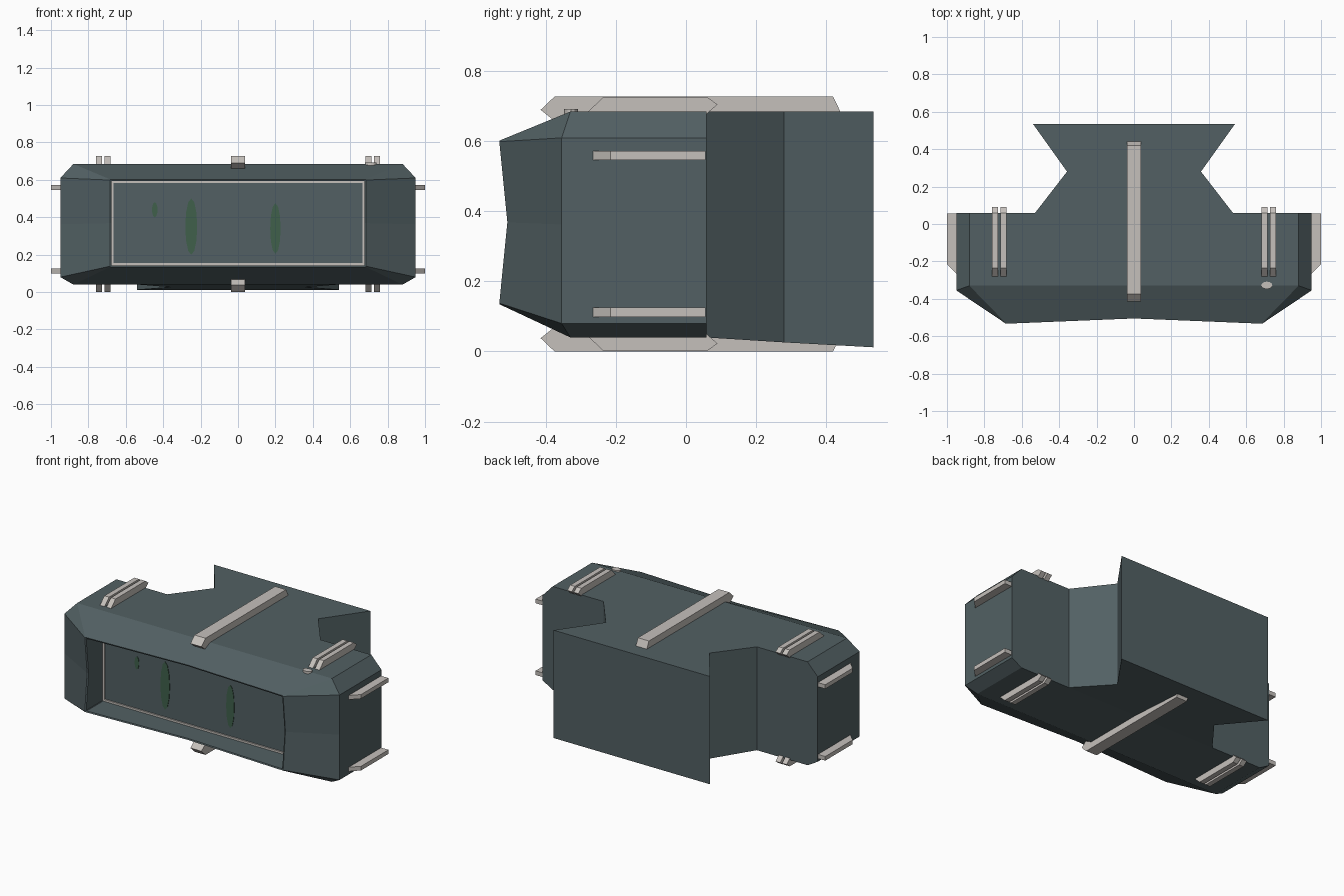
import bpy, bmesh, math

if "Cube" in bpy.data.objects:
    bpy.data.objects.remove(bpy.data.objects["Cube"])


def material(name, rgb):
    m = bpy.data.materials.new(name)
    m.diffuse_color = (*rgb, 1)
    m.use_nodes = True
    m.node_tree.nodes["Principled BSDF"].inputs["Base Color"].default_value = m.diffuse_color
    return m


SLATE = material("slate grey", (0.085, 0.118, 0.126))
PALE = material("pale warm grey", (0.56, 0.53, 0.50))
GREEN = material("dark green", (0.05, 0.115, 0.07))


def make(name, verts, faces, mat):
    bm = bmesh.new()
    vs = [bm.verts.new(v) for v in verts]
    for f in faces:
        bm.faces.new([vs[i] for i in f])
    bmesh.ops.remove_doubles(bm, verts=bm.verts[:], dist=1e-5)
    bmesh.ops.recalc_face_normals(bm, faces=bm.faces[:])
    me = bpy.data.meshes.new(name)
    bm.to_mesh(me)
    bm.free()
    me.materials.append(mat)
    ob = bpy.data.objects.new(name, me)
    bpy.context.collection.objects.link(ob)
    return ob


def loft(name, rings, mat):
    """Skin equal-length rings and cap both ends."""
    n = len(rings[0])
    verts = [v for r in rings for v in r]
    faces = [(k * n + i, k * n + (i + 1) % n, (k + 1) * n + (i + 1) % n, (k + 1) * n + i)
             for k in range(len(rings) - 1) for i in range(n)]
    faces += [tuple(range(n)), tuple(range((len(rings) - 1) * n, len(rings) * n))]
    return make(name, verts, faces, mat)


def box(name, x0, x1, y0, y1, z0, z1, mat):
    ring = lambda y: [(x0, y, z0), (x1, y, z0), (x1, y, z1), (x0, y, z1)]
    return loft(name, [ring(y0), ring(y1)], mat)


def slab(name, profile, x0, x1, mat):
    """Extrude a (y, z) side profile along x."""
    return loft(name, [[(x, y, z) for y, z in profile] for x in (x0, x1)], mat)


def section(w, lo, hi, cx, clo, chi, y_side, y_top, y_mid_side, y_mid_top):
    """Twelve-point chamfered rectangle facing y."""
    mid = (lo + hi) / 2
    right = [(w - cx, y_top, lo), (w, y_side, lo + clo), (w, y_mid_side, mid),
             (w, y_side, hi - chi), (w - cx, y_top, hi)]
    left = [(-x, y, z) for x, y, z in reversed(right)]
    return right + [(0, y_mid_top, hi)] + left + [(0, y_mid_top, lo)]


# main body with bevelled nose and recessed window opening
Y_PANE = -0.36
body_rings = [
    section(0.95, 0.04, 0.685, 0.07, 0.04, 0.075, 0.058, 0.058, 0.058, 0.058),
    section(0.95, 0.04, 0.685, 0.07, 0.04, 0.075, -0.355, -0.33, -0.355, -0.33),
    section(0.685, 0.135, 0.602, 0.003, 0.003, 0.003, -0.533, -0.533, -0.51, -0.505),
    section(0.677, 0.143, 0.594, 0.003, 0.003, 0.003, -0.53, -0.53, -0.507, -0.502),
    section(0.677, 0.143, 0.594, 0.003, 0.003, 0.003, Y_PANE, Y_PANE, Y_PANE, Y_PANE),
]
loft("body_shell", body_rings, SLATE)

# waisted rear block, underside drooping toward the back
rear_rings = []
for y, w, lo in [(0.03, 0.53, 0.042), (0.058, 0.53, 0.04), (0.28, 0.358, 0.026), (0.535, 0.54, 0.012)]:
    rear_rings.append([(-w, y, lo), (w, y, lo), (w, y, 0.685), (-w, y, 0.685)])
loft("rear_block", rear_rings, SLATE)

# pale frame round the window pane
F, T = Y_PANE - 0.008, 0.012
for s in (-1, 1):
    a, b = sorted((s * 0.677, s * (0.677 - T)))
    box("window_frame_side", a, b, F, Y_PANE + 0.002, 0.143, 0.594, PALE)
box("window_frame_bottom", -0.677, 0.677, F, Y_PANE + 0.002, 0.143, 0.143 + T, PALE)
box("window_frame_top", -0.677, 0.677, F, Y_PANE + 0.002, 0.594 - T, 0.594, PALE)

# faint green streaks on the pane
for cx, cz, rx, rz in [(-0.25, 0.35, 0.032, 0.15), (0.2, 0.34, 0.028, 0.135), (-0.445, 0.44, 0.015, 0.04)]:
    pts = [(cx + rx * math.cos(a * math.pi / 6), cz + rz * math.sin(a * math.pi / 6)) for a in range(12)]
    loft("green_streak", [[(x, y, z) for x, z in pts] for y in (Y_PANE - 0.003, Y_PANE + 0.001)], GREEN)

# runners along the top and underside
CENTRE = [(-0.415, 0.69), (-0.375, 0.728), (0.42, 0.728), (0.443, 0.68), (-0.3, 0.675), (-0.375, 0.658)]
PAIR = [(-0.285, 0.68), (-0.235, 0.727), (0.06, 0.727), (0.09, 0.705), (0.055, 0.675)]
for place, flip in (("top", False), ("bottom", True)):
    fix = lambda prof: [(y, 0.728 - z if flip else z) for y, z in prof]
    slab(place + "_centre_runner", fix(CENTRE), -0.038, 0.038, PALE)
    for s in (-1, 1):
        for x in (0.697, 0.742):
            slab(place + "_twin_runner", fix(PAIR), s * x - 0.016, s * x + 0.016, PALE)

# side rails
for s in (-1, 1):
    for z in (0.56, 0.112):
        plan = [(0.93, -0.27), (0.95, -0.265), (1.0, -0.215), (1.0, 0.055), (0.93, 0.055)]
        loft("side_rail", [[(s * x, y, h) for x, y in plan] for h in (z - 0.013, z + 0.013)], PALE)

# small round cap on the top front edge
cap = [(0.71 + 0.03 * math.cos(a * math.pi / 6), -0.328 + 0.02 * math.sin(a * math.pi / 6)) for a in range(12)]
loft("top_cap", [[(x, y, z) for x, y in cap] for z in (0.67, 0.692)], PALE)
